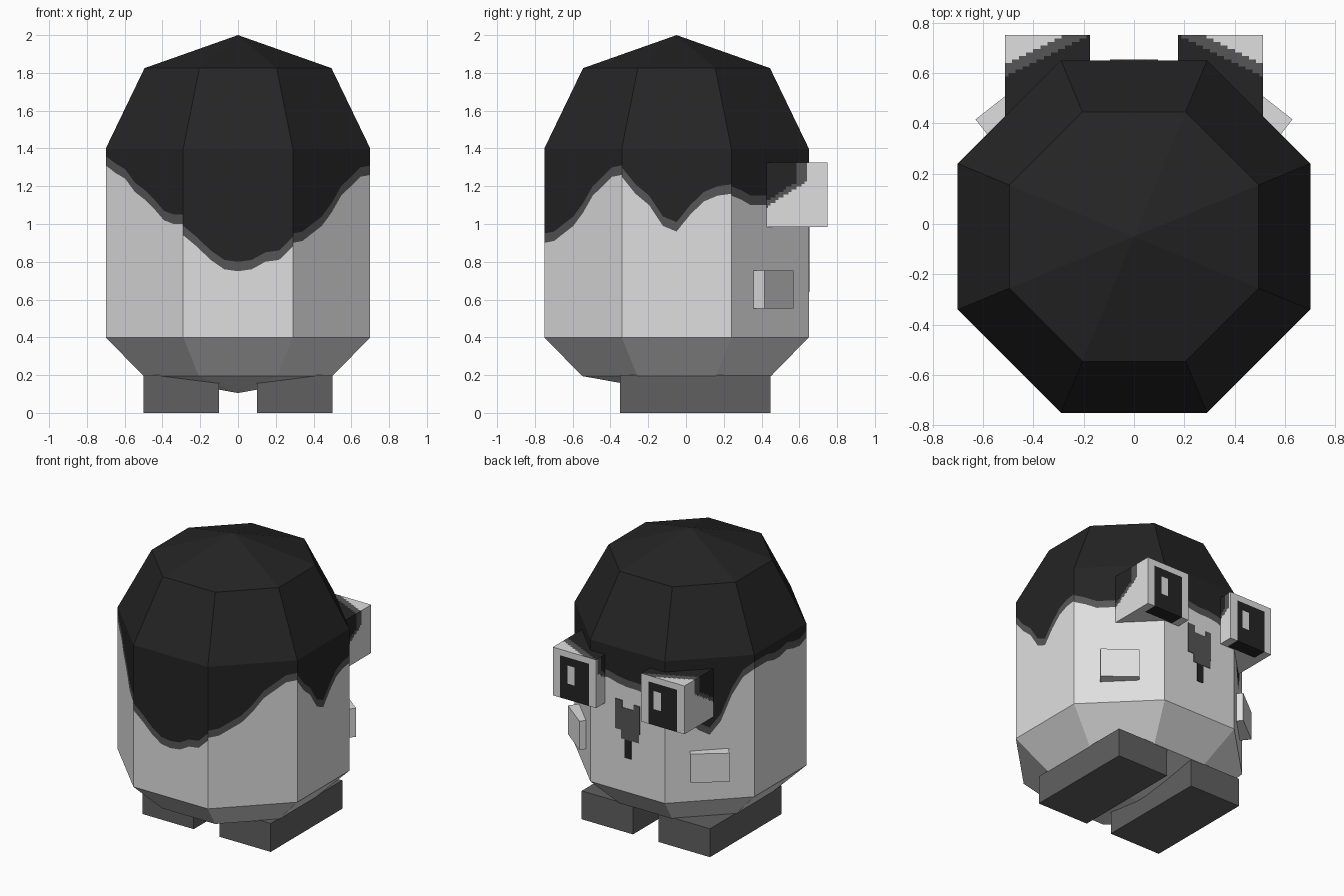
import bpy, bmesh, math
from mathutils import Matrix, Vector

if "Cube" in bpy.data.objects:
    bpy.data.objects.remove(bpy.data.objects["Cube"])


def material(name, v):
    m = bpy.data.materials.new(name)
    m.diffuse_color = (v, v, v, 1)
    m.use_nodes = True
    m.node_tree.nodes["Principled BSDF"].inputs["Base Color"].default_value = m.diffuse_color
    return m


WHITE, BLACK, FRINGE, SHOE = 0, 1, 2, 3
MATS = [material("white", 0.74), material("black", 0.018),
        material("fringe_grey", 0.093), material("shoe_grey", 0.118)]


def finish(name, bm):
    bmesh.ops.recalc_face_normals(bm, faces=bm.faces)
    me = bpy.data.meshes.new(name)
    bm.to_mesh(me)
    bm.free()
    for m in MATS:
        me.materials.append(m)
    ob = bpy.data.objects.new(name, me)
    bpy.context.collection.objects.link(ob)
    return ob


def box_bm(lo, hi, mat=0):
    bm = bmesh.new()
    bmesh.ops.create_cube(bm, size=1)
    lo, hi = Vector(lo), Vector(hi)
    for v in bm.verts:
        v.co = Vector([(a + b) / 2 + c * (b - a) for a, b, c in zip(lo, hi, v.co)])
    for f in bm.faces:
        f.material_index = mat
    return bm


# Body: eight-sided barrel, with the hair edge cut into its walls
CY = -0.05


def ring(r, z):
    h = r / math.cos(math.pi / 8)
    return [Vector((h * math.cos(a), CY + h * math.sin(a), z))
            for a in [math.radians(-112.5 + 45 * i) for i in range(8)]]


# Height of the hair fringe along each wall, going round from the front
HAIR = [
    (.94, .88, .81, .76, .75, .76, .80, .81, .88),
    (.90, .91, .95, .99, 1.06, 1.15, 1.20, 1.25, 1.26),
    (1.25, 1.16, 1.10, .99, .96, 1.05, 1.12, 1.15, 1.16),
    (1.15, 1.13, 1.10, 1.10, 1.10, 1.13, 1.17, 1.17, 1.16),
    (1.16, 1.17, 1.17, 1.15, 1.14, 1.14, 1.13, 1.10, 1.05),
    (1.05, 1.02, .97, .90, .86, .95, 1.13, 1.25, 1.30),
    (1.30, 1.30, 1.30, 1.28, 1.28, 1.30, 1.28, 1.27, 1.30),
    (1.31, 1.27, 1.24, 1.17, 1.13, 1.08, 1.02, 1.00, 1.00),
]

bm = bmesh.new()


def face(pts, mat):
    f = bm.faces.new([bm.verts.new(p) for p in pts])
    f.material_index = mat


def at(p, z):
    return Vector((p.x, p.y, z))


crown, top = ring(0.495, 1.825), ring(0.70, 1.4)
low, base = ring(0.70, 0.4), ring(0.50, 0.195)
for i in range(8):
    j = (i + 1) % 8
    face([crown[i], crown[j], Vector((0, CY, 2.0))], BLACK)
    face([top[i], top[j], crown[j], crown[i]], BLACK)
    face([base[i], base[j], low[j], low[i]], WHITE)
    face([base[j], base[i], Vector((0, CY, 0.105))], WHITE)
    for k in range(8):
        p, q = low[i].lerp(low[j], k / 8), low[i].lerp(low[j], (k + 1) / 8)
        a, b = HAIR[i][k], HAIR[i][k + 1]
        levels = [(.4, .4), (a, b), (a + .05, b + .05), (1.4, 1.4)]
        for n, mat in enumerate((WHITE, FRINGE, BLACK)):
            (z0, z1), (z2, z3) = levels[n], levels[n + 1]
            face([at(p, z0), at(q, z1), at(q, z3), at(p, z2)], mat)
bmesh.ops.remove_doubles(bm, verts=bm.verts, dist=0.0005)
finish("body", bm)


# Eyes: fine-grid boxes, coloured by rule
def eye_colour(c, n, side):
    ax = abs(c.x)
    iris = 0.235 < ax < 0.455
    if n.y > 0.9:
        shine = (0.35, 0.405) if side > 0 else (-0.335, -0.28)
        if iris and c.z < 1.28:
            return WHITE if shine[0] < c.x < shine[1] and 1.1 < c.z < 1.225 else BLACK
        return WHITE
    if n.z < -0.9:
        return BLACK if iris and c.y > 0.65 else WHITE
    # hair spilling over the inner top of the eye
    f = c.y + 1.6 * max(0, 1.22 - c.z)
    f += 0.5 * (ax - 0.3 if n.z > 0.9 else max(0, ax - 0.3))
    return BLACK if f < 0.69 else FRINGE if f < 0.74 else WHITE


for side, label in ((1, "right"), (-1, "left")):
    xs = sorted((side * 0.175, side * 0.513))
    bm = box_bm((xs[0], 0.42, 0.985), (xs[1], 0.75, 1.325))
    bmesh.ops.subdivide_edges(bm, edges=bm.edges[:], cuts=23, use_grid_fill=True)
    bm.normal_update()
    for f in bm.faces:
        f.material_index = eye_colour(f.calc_center_median(), f.normal, side)
    finish("eye_" + label, bm)

    # Cheek: turned block on the slanted wall
    bm = box_bm((-0.125, -0.05, 0.553), (0.125, 0.05, 0.755))
    bm.transform(Matrix.Translation((side * 0.50, 0.453, 0))
                 @ Matrix.Rotation(math.radians(-38 * side), 4, 'Z'))
    finish("cheek_" + label, bm)

    # Foot
    xs = sorted((side * 0.10, side * 0.50))
    finish("foot_" + label, box_bm((xs[0], -0.35, 0), (xs[1], 0.447, 0.2), SHOE))

# Beak: thin painted plates on the back wall
PLATES = [(-.095, .095, .83, .99, FRINGE), (.04, .095, .99, 1.04, FRINGE),
          (-.095, -.05, .99, 1.03, FRINGE), (-.09, .05, .77, .83, FRINGE),
          (-.03, .02, .64, .77, BLACK)]
for n, (x0, x1, z0, z1, mat) in enumerate(PLATES):
    finish("beak_plate_%d" % n, box_bm((x0, 0.648, z0), (x1, 0.654, z1), mat))
